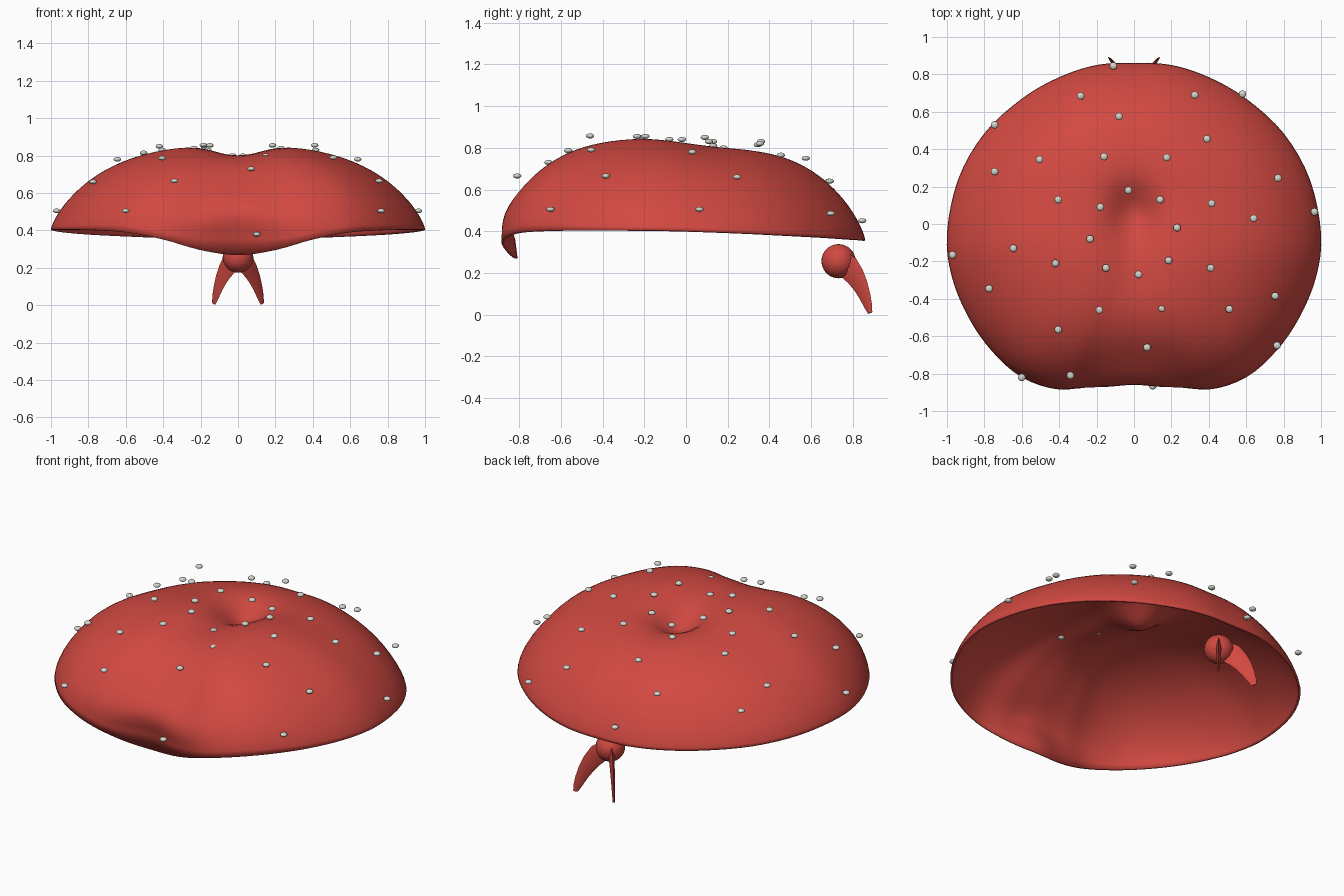
import bpy, bmesh, math
from mathutils import Vector, Matrix

if "Cube" in bpy.data.objects:
    bpy.data.objects.remove(bpy.data.objects["Cube"])


def material(name, rgb):
    m = bpy.data.materials.new(name)
    m.diffuse_color = (*rgb, 1)
    m.use_nodes = True
    m.node_tree.nodes["Principled BSDF"].inputs["Base Color"].default_value = m.diffuse_color
    return m


RED = material("cap red", (0.64, 0.066, 0.053))
PALE = material("pale bead", (0.64, 0.66, 0.60))


def finish(name, bm, mat, angle=60, recalc=True):
    if recalc:
        bmesh.ops.recalc_face_normals(bm, faces=bm.faces[:])
    me = bpy.data.meshes.new(name)
    bm.to_mesh(me)
    bm.free()
    ob = bpy.data.objects.new(name, me)
    bpy.context.collection.objects.link(ob)
    me.materials.append(mat)
    bpy.ops.object.select_all(action='DESELECT')
    ob.select_set(True)
    bpy.context.view_layer.objects.active = ob
    bpy.ops.object.shade_smooth_by_angle(angle=math.radians(angle))
    return ob


# Cap rim: right half from back to front, mirrored into a closed loop
HALF = [(0, .86, .355), (.2, .85, .358), (.4, .785, .362), (.6, .67, .37), (.8, .485, .38),
        (.94, .24, .392), (1, -.05, .402), (.975, -.28, .405), (.885, -.5, .405),
        (.76, -.68, .402), (.6, -.82, .39), (.4, -.885, .352), (.2, -.855, .295), (0, -.82, .268)]
rim_pts = [Vector(p) for p in HALF]
rim_pts += [Vector((-p[0], p[1], p[2])) for p in HALF[-2:0:-1]]


def smooth_loop(pts, steps):
    out, n = [], len(pts)
    for i in range(n):
        a, b, c, d = (pts[(i + k) % n] for k in (-1, 0, 1, 2))
        for s in range(steps):
            t = s / steps
            out.append(0.5 * (2 * b + (c - a) * t + (2 * a - 5 * b + 4 * c - d) * t * t
                              + (3 * b - a - 3 * c + d) * t ** 3))
    return out


def smoothstep(a, b, v):
    t = max(0, min(1, (v - a) / (b - a)))
    return t * t * (3 - 2 * t)


def cap_point(rim, u):
    """Point on the cap at fraction u between the centre and the rim."""
    x, y = rim.x * u, rim.y * u
    front = smoothstep(.25, .9, -rim.y)
    power = .75 - front * (.15 + .18 * math.exp(-(rim.x / .25) ** 2))
    dome = max(0, 1 - u ** 3) ** power
    top = .858 - .042 * smoothstep(-.25, .2, y)
    z = rim.z + (top - rim.z) * dome
    z -= .065 * math.exp(-(x / .16) ** 2 - ((y + .1) / .4) ** 2) * (1 - u * u)   # groove
    z -= .07 * math.exp(-(x / .12) ** 2 - ((y - .06) / .13) ** 2)                # dimple
    if rim.y < 0:                                                                # tucked front lip
        y -= .07 * math.sin(math.pi * u ** 16) * math.exp(-(rim.x / .3) ** 2)
    return Vector((x, y, z))


# Cap: thin shell of rings around the centre
bm = bmesh.new()
loop = smooth_loop(rim_pts, 4)
RINGS = 30
centre = bm.verts.new(cap_point(Vector((0, 0, .38)), 0))
prev = None
for r in range(1, RINGS + 1):
    u = 1 - (1 - r / RINGS) ** 1.6
    ring = [bm.verts.new(cap_point(p, u)) for p in loop]
    for i in range(len(ring)):
        j = (i + 1) % len(ring)
        if prev:
            bm.faces.new((prev[j], ring[j], ring[i], prev[i]))
        else:
            bm.faces.new((centre, ring[j], ring[i]))
    prev = ring
cap = finish("cap", bm, RED, 80, recalc=False)
shell = cap.modifiers.new("shell", 'SOLIDIFY')
shell.thickness = .012
shell.offset = -1

# Beads scattered over the cap
BEADS = [(-.11, .845, .45), (-.285, .685, .64), (.325, .69, .64), (.58, .695, .485),
         (-.08, .575, .75), (-.745, .53, .6), (.39, .455, .765), (-.505, .345, .815),
         (-.16, .36, .83), (.175, .355, .82), (-.745, .28, .66), (.77, .245, .66),
         (-.03, .18, .80), (.14, .13, .81), (-.18, .09, .85), (-.405, .13, .83),
         (.415, .11, .83), (.64, .03, .78), (.965, .065, .505), (.23, -.02, .84),
         (-.235, -.08, .84), (-.645, -.13, .78), (-.97, -.165, .505), (-.42, -.21, .85),
         (.185, -.195, .855), (-.15, -.235, .855), (.025, -.27, .80), (.41, -.235, .855),
         (-.775, -.345, .66), (.755, -.385, .665), (-.185, -.46, .857), (.15, -.45, .80),
         (.51, -.455, .79), (-.405, -.565, .787), (.07, -.66, .73), (.765, -.65, .505),
         (-.34, -.81, .665), (-.6, -.82, .505), (.1, -.865, .38)]
bm = bmesh.new()
for p in BEADS:
    bmesh.ops.create_uvsphere(bm, u_segments=16, v_segments=8, radius=1,
                              matrix=Matrix.Translation(p) @ Matrix.Diagonal((.02, .02, .012, 1)))
finish("beads", bm, PALE)

# Knot ball below the back rim
bm = bmesh.new()
bmesh.ops.create_uvsphere(bm, u_segments=32, v_segments=16, radius=.082,
                          matrix=Matrix.Translation((0, .732, .256)))
finish("knot", bm, RED)

# Two curved ribbon tails: thin blades with a lens-like section
OUTER = [(.05, .30), (.11, .27), (.152, .215), (.18, .16), (.2, .10), (.211, .05), (.213, .012)]
INNER = [(.0, .22), (.02, .18), (.062, .15), (.098, .117), (.13, .08), (.158, .04), (.186, .003)]
for name, side in (("left_tail", -1), ("right_tail", 1)):
    bm = bmesh.new()
    along = Vector((side * .65, .76, 0))
    across = Vector((side * .76, -.65, 0))

    def at(s, z, off=0):
        return Vector((0, .732, z)) + along * s + across * off

    prev = None
    for k, (o, n) in enumerate(zip(OUTER, INNER)):
        ms, mz = (o[0] + n[0]) / 2, (o[1] + n[1]) / 2
        w = .018 * (1 - k / 9)
        ring = [bm.verts.new(q) for q in (at(*o), at(ms, mz, w), at(*n), at(ms, mz, -w))]
        if prev:
            for i in range(4):
                j = (i + 1) % 4
                bm.faces.new((prev[i], ring[i], ring[j], prev[j]))
        else:
            bm.faces.new(ring)
        prev = ring
    bm.faces.new(prev)
    finish(name, bm, RED, 50)
